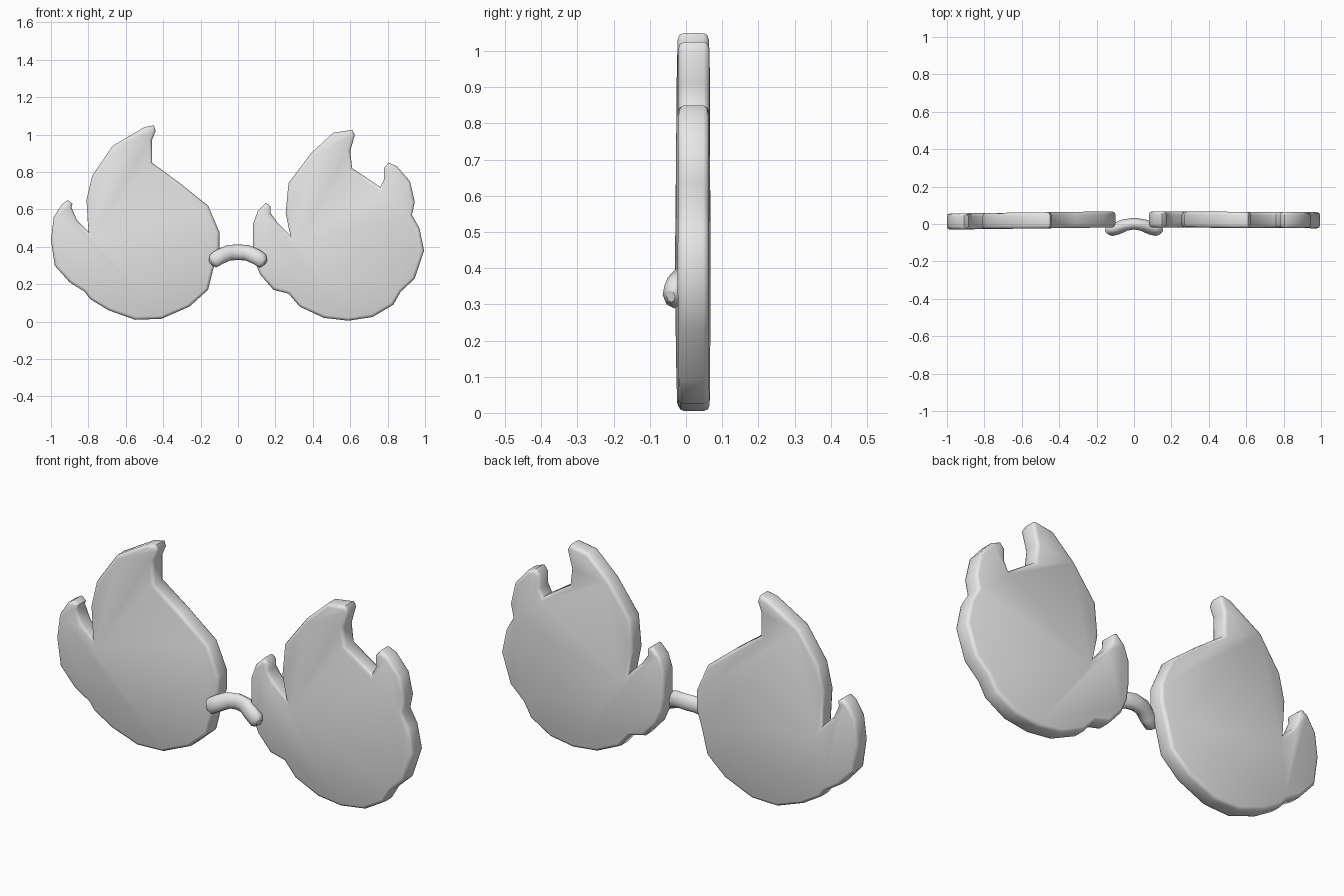
import bpy
import bmesh
import math

default_cube = bpy.data.objects.get("Cube")
if default_cube:
    bpy.data.objects.remove(default_cube, do_unlink=True)

# One plain material for the whole pair of glasses
grey = bpy.data.materials.new("light grey")
grey.use_nodes = True
colour = (0.8, 0.8, 0.8, 1)
grey.diffuse_color = colour
grey.node_tree.nodes["Principled BSDF"].inputs["Base Color"].default_value = colour

THICKNESS = 0.086

# Flame outlines as (x, z) in hundredths of a unit, clockwise from the tall tip
RIGHT_FLAME = [
    (-50, 104), (-45, 105), (-44, 102), (-46, 97), (-46, 85), (-31, 74),
    (-16, 62), (-10, 48), (-10, 39), (-13, 29), (-16, 17), (-26, 8),
    (-41, 1.5), (-55, 1), (-69, 6), (-79, 12), (-82, 16), (-90, 21),
    (-98, 30), (-100, 44), (-98.5, 56), (-94, 63), (-91, 65), (-88.5, 63),
    (-89, 61), (-86, 54), (-80, 48), (-81, 65), (-78, 78), (-67, 94),
]
LEFT_FLAME = [
    (51, 101), (61, 102.5), (62.5, 100), (60, 91), (61, 82), (76, 72),
    (78, 76), (78, 82), (80.5, 85), (85, 83), (92, 75), (94.5, 64),
    (93, 57), (97, 50), (99.5, 38), (94.5, 23), (87, 16), (83, 9),
    (72, 2.5), (59, 0.5), (46, 2), (33, 8), (27, 15), (19, 17),
    (12, 25), (9, 32), (8, 40), (8, 52), (10.5, 59), (15, 63.5),
    (17.5, 61.5), (17.5, 58), (21, 53), (28, 46), (25.5, 58), (27, 74),
    (39, 90),
]


def link_object(name, data):
    """Place new data in the scene with the shared material."""
    obj = bpy.data.objects.new(name, data)
    bpy.context.collection.objects.link(obj)
    data.materials.append(grey)
    return obj


def smooth(obj, degrees):
    """Smooth the soft edges and keep sharp ones."""
    bpy.ops.object.select_all(action="DESELECT")
    obj.select_set(True)
    bpy.context.view_layer.objects.active = obj
    bpy.ops.object.shade_smooth_by_angle(angle=math.radians(degrees))


def make_lens(name, outline, front_y, slope):
    """Extrude a flame outline into a slab, slightly turned, with soft rims."""
    bm = bmesh.new()
    corners = []
    for px, pz in outline:
        x, z = px / 100, pz / 100
        corners.append(bm.verts.new((x, front_y + slope * x, z)))
    front = bm.faces.new(corners)
    extruded = bmesh.ops.extrude_face_region(bm, geom=[front], use_keep_orig=True)
    back_verts = [g for g in extruded["geom"] if isinstance(g, bmesh.types.BMVert)]
    bmesh.ops.translate(bm, verts=back_verts, vec=(0, THICKNESS, 0))
    bmesh.ops.recalc_face_normals(bm, faces=bm.faces)

    # Round the front and back rims only
    rims = {e for f in bm.faces if len(f.verts) > 4 for e in f.edges}
    bmesh.ops.bevel(bm, geom=list(rims), offset=0.016, segments=2,
                    profile=0.5, affect="EDGES", clamp_overlap=False)
    bmesh.ops.recalc_face_normals(bm, faces=bm.faces)

    mesh = bpy.data.meshes.new(name)
    bm.to_mesh(mesh)
    bm.free()
    smooth(link_object(name, mesh), 50)


def make_bridge():
    """Sweep an arched nose bridge with rounded, forward-curving ends."""
    flatten = 0.75
    half = [(0.147, -0.042, 0.322, 0.4), (0.132, -0.037, 0.326, 0.95),
            (0.095, -0.026, 0.348, 1), (0.05, -0.006, 0.368, 1)]
    path = [(-x, y, z, r) for x, y, z, r in half]
    path += [(0, 0.002, 0.371, 1)] + half[::-1]

    curve = bpy.data.curves.new("nose_bridge", "CURVE")
    curve.dimensions = "3D"
    curve.bevel_depth = 0.042
    curve.bevel_resolution = 2
    curve.use_fill_caps = True
    spline = curve.splines.new("POLY")
    spline.points.add(len(path) - 1)
    for point, (x, y, z, radius) in zip(spline.points, path):
        point.co = (x, y / flatten, z, 1)
        point.radius = radius

    bridge = link_object("nose_bridge", curve)
    bridge.scale.y = flatten
    bpy.ops.object.select_all(action="DESELECT")
    bridge.select_set(True)
    bpy.context.view_layer.objects.active = bridge
    bpy.ops.object.convert(target="MESH")
    smooth(bpy.context.view_layer.objects.active, 60)


make_lens("right_flame_lens", RIGHT_FLAME, -0.017, 0.013)
make_lens("left_flame_lens", LEFT_FLAME, -0.018, -0.005)
make_bridge()
